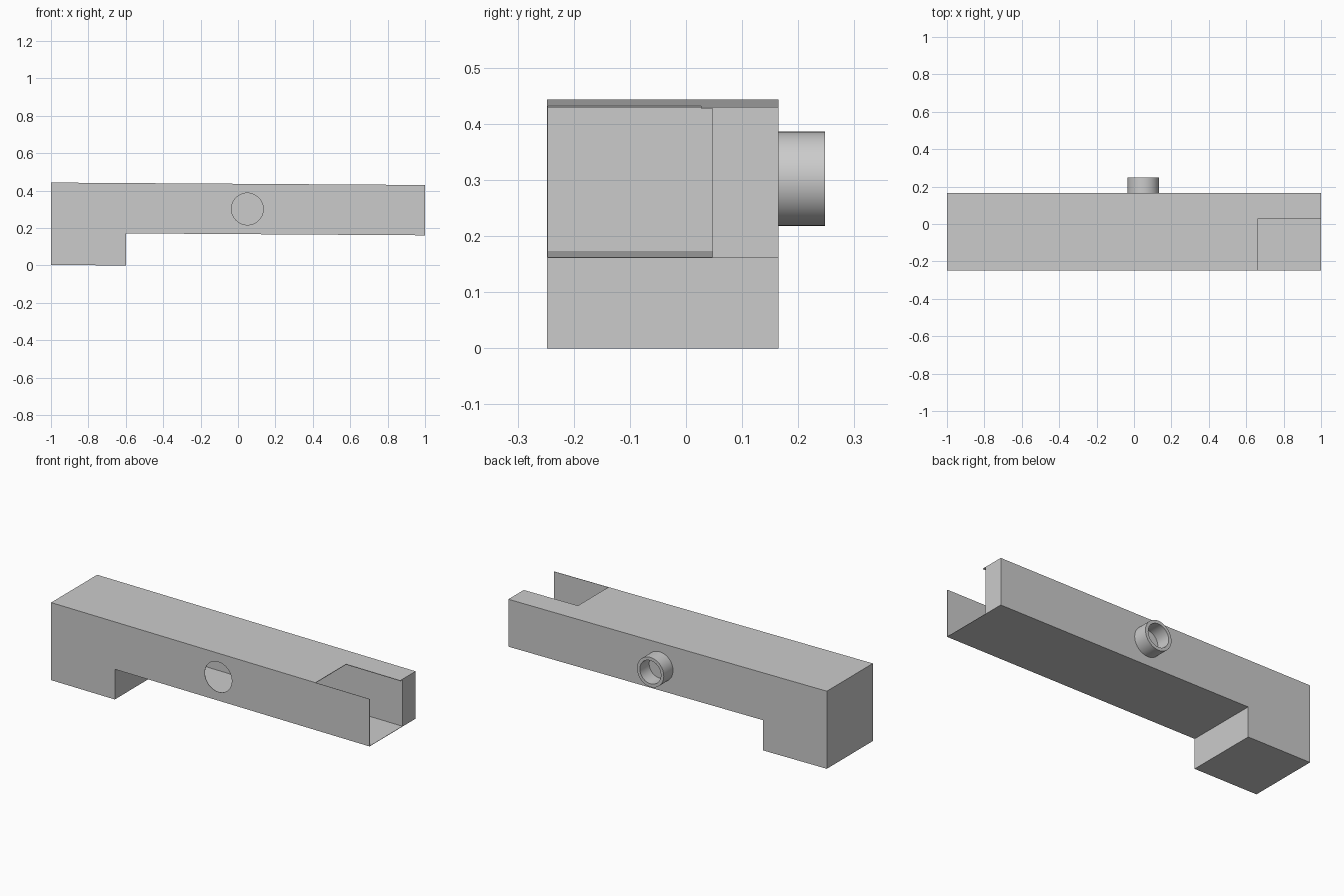
import bpy
import bmesh
import math
from mathutils import Matrix, Vector

default = bpy.data.objects.get("Cube")
if default:
    bpy.data.objects.remove(default, do_unlink=True)

# One plain grey for every part
grey = bpy.data.materials.new("plain grey")
grey.use_nodes = True
COLOUR = (0.6, 0.6, 0.6, 1)
grey.diffuse_color = COLOUR
grey.node_tree.nodes["Principled BSDF"].inputs["Base Color"].default_value = COLOUR

# The bar falls slightly towards its left end
TILT = Matrix.Identity(4)
TILT[2][0] = -0.0065
FRONT, BACK = -0.248, 0.165
TUBE_X, TUBE_Z = 0.05, 0.302


def new_object(name, bm):
    bmesh.ops.recalc_face_normals(bm, faces=bm.faces)
    mesh = bpy.data.meshes.new(name)
    bm.to_mesh(mesh)
    bm.free()
    mesh.materials.append(grey)
    obj = bpy.data.objects.new(name, mesh)
    bpy.context.collection.objects.link(obj)
    return obj


def box(name, low, high):
    bm = bmesh.new()
    low, high = Vector(low), Vector(high)
    bmesh.ops.create_cube(bm, size=1)
    bmesh.ops.scale(bm, vec=high - low, verts=bm.verts)
    bmesh.ops.translate(bm, vec=(low + high) / 2, verts=bm.verts)
    return new_object(name, bm)


def cut(obj, cutter):
    mod = obj.modifiers.new("cut", "BOOLEAN")
    mod.operation, mod.solver, mod.object = "DIFFERENCE", "EXACT", cutter
    bpy.context.view_layer.update()
    graph = bpy.context.evaluated_depsgraph_get()
    mesh = bpy.data.meshes.new_from_object(obj.evaluated_get(graph))
    obj.modifiers.clear()
    obj.data = mesh
    bpy.data.objects.remove(cutter, do_unlink=True)


# Body: side outline of bar and foot, pushed through its depth
bm = bmesh.new()
outline = [(-1, -0.004), (-0.6, -0.004), (-0.6, 0.1675),
           (1, 0.1675), (1, 0.4365), (-1, 0.4365)]
face = bm.faces.new([bm.verts.new((x, FRONT, z)) for x, z in outline])
moved = bmesh.ops.extrude_face_region(bm, geom=[face])["geom"]
bmesh.ops.translate(bm, vec=(0, BACK - FRONT, 0),
                    verts=[v for v in moved if isinstance(v, bmesh.types.BMVert)])
body = new_object("body", bm)

# Long channel, open at the left end, then the slot in its thin lid
cut(body, box("channel_cutter", (-0.6, FRONT + 0.002, 0.1695), (1.1, 0.047, 0.4335)))
cut(body, box("slot_cutter", (0.66, FRONT + 0.002, 0.3), (1.1, 0.027, 0.5)))

# Round hole through the front wall
bm = bmesh.new()
bmesh.ops.create_cone(
    bm, cap_ends=True, segments=48, radius1=0.085, radius2=0.085, depth=0.1,
    matrix=Matrix.Translation((TUBE_X, FRONT, TUBE_Z)) @ Matrix.Rotation(math.pi / 2, 4, "X"))
cut(body, new_object("hole_cutter", bm))
body.data.transform(TILT)

# Tube on the back: spun ring profile
bm = bmesh.new()
ring = [(0.084, BACK - 0.005), (0.084, 0.248), (0.066, 0.248), (0.066, BACK - 0.005)]
points = [bm.verts.new((TUBE_X + r, y, TUBE_Z)) for r, y in ring]
edges = [bm.edges.new(pair) for pair in zip(points, points[1:])]
bmesh.ops.spin(bm, geom=points + edges, cent=(TUBE_X, 0, TUBE_Z), axis=(0, 1, 0),
               angle=math.tau, steps=48, use_merge=True)
bmesh.ops.remove_doubles(bm, verts=bm.verts, dist=0.0001)
tube = new_object("back_tube", bm)

bpy.ops.object.select_all(action="DESELECT")
tube.select_set(True)
bpy.context.view_layer.objects.active = tube
bpy.ops.object.shade_smooth_by_angle(angle=math.radians(35))
